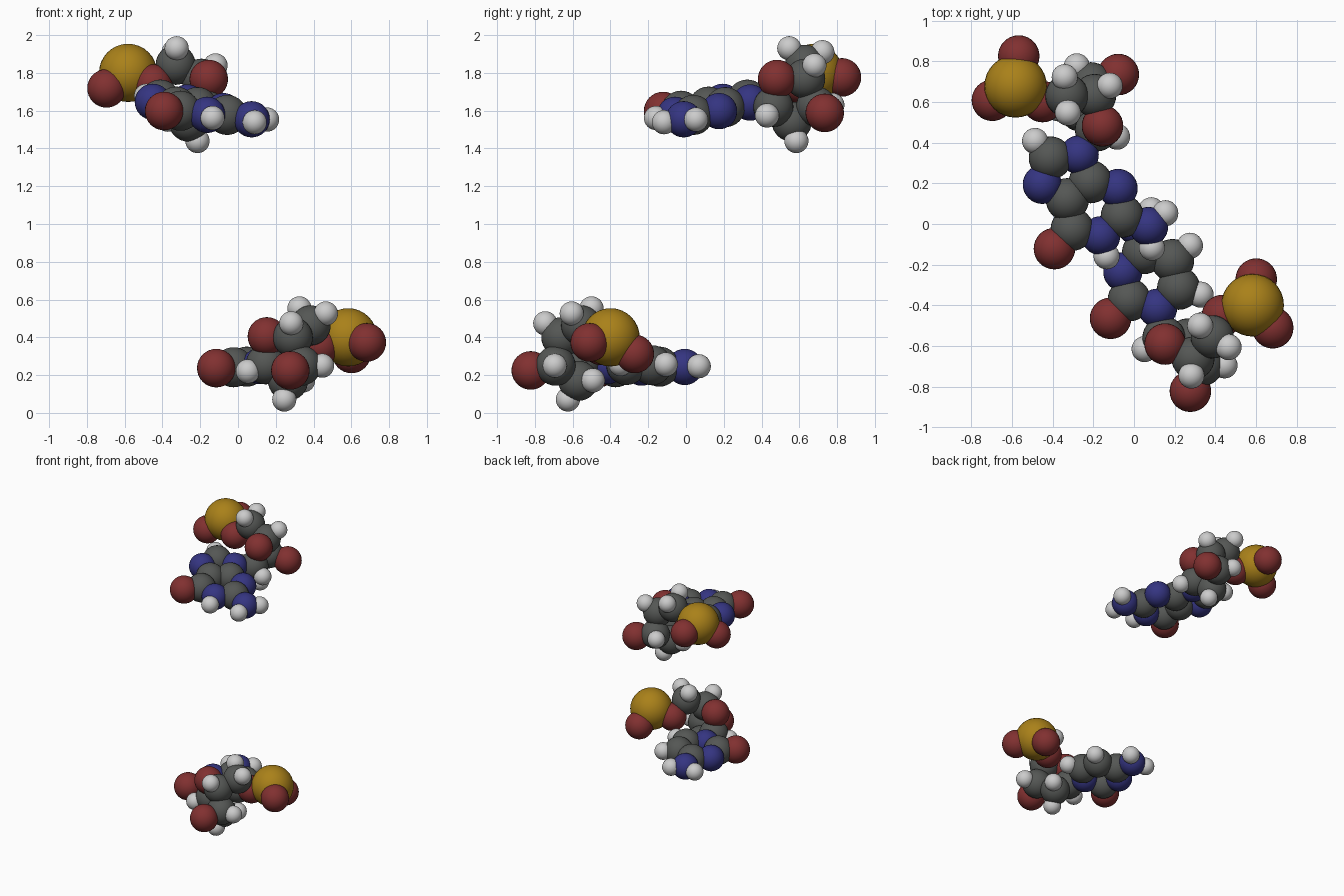
import bpy, math
from mathutils import Matrix, Vector

if "Cube" in bpy.data.objects:
    bpy.data.objects.remove(bpy.data.objects["Cube"])

# Element styles: radius and colour
ELEMENTS = {
    "C": ("carbon", 0.106, (0.09, 0.095, 0.09)),
    "N": ("nitrogen", 0.096, (0.035, 0.035, 0.22)),
    "O": ("oxygen", 0.102, (0.22, 0.03, 0.03)),
    "P": ("phosphorus", 0.154, (0.40, 0.22, 0.01)),
    "H": ("hydrogen", 0.064, (0.55, 0.55, 0.55)),
}

# Phosphate and sugar ring, in the pose of the lower unit
BACKBONE = [
    ("P", .583, -.399, .400), ("O", .601, -.271, .312), ("O", .682, -.510, .373),
    ("O", .435, -.450, .355), ("C", .385, -.555, .463), ("H", .325, -.500, .553),
    ("H", .465, -.605, .526), ("C", .290, -.660, .400), ("H", .282, -.745, .474),
    ("O", .153, -.590, .405), ("C", .335, -.690, .250), ("O", .277, -.822, .225),
    ("H", .445, -.695, .250), ("C", .265, -.570, .170), ("H", .245, -.625, .071),
    ("H", .345, -.493, .172), ("C", .147, -.560, .257), ("H", .052, -.615, .220),
]

# Flat ring plates, in bond units; both hang from the same sugar carbon
HINGE = Vector((-2.477, 5.40))
SINGLE_RING = [
    ("N", -1.285, 4.542), ("C", -1.472, 3.158), ("O", -2.628, 2.709),
    ("N", -.391, 2.344), ("C", .837, 2.868), ("N", 1.875, 2.027),
    ("C", 1.056, 4.275), ("C", -.023, 5.068), ("H", 2.82, 2.39),
    ("H", 1.72, 1.03), ("H", 2.03, 4.74), ("H", .125, 6.14),
]
DOUBLE_RING = [
    ("N", -1.289, 4.551), ("C", .023, 4.962), ("N", .870, 3.969),
    ("C", .071, 2.833), ("C", .424, 1.460), ("O", 1.554, .955),
    ("N", -.700, .641), ("C", -1.999, 1.087), ("N", -2.949, .139),
    ("N", -2.342, 2.364), ("C", -1.265, 3.177), ("H", .363, 5.987),
    ("H", -.562, -.36), ("H", -2.69, -.84), ("H", -3.92, .40),
]
UNIT = 0.104


def sphere_mesh(key):
    """One smooth ball per element, shared by all its atoms."""
    name, radius, colour = ELEMENTS[key]
    bpy.ops.mesh.primitive_uv_sphere_add(segments=32, ring_count=16, radius=radius)
    ball = bpy.context.object
    bpy.ops.object.shade_smooth()
    mesh = ball.data
    mesh.name = name + "_ball"
    mat = bpy.data.materials.new(name + "_colour")
    mat.diffuse_color = (*colour, 1)
    mat.use_nodes = True
    mat.node_tree.nodes["Principled BSDF"].inputs["Base Color"].default_value = mat.diffuse_color
    mesh.materials.append(mat)
    bpy.data.objects.remove(ball)
    return mesh


MESHES = {key: sphere_mesh(key) for key in ELEMENTS}


def atom(part, key, position):
    ob = bpy.data.objects.new(f"{part}_{ELEMENTS[key][0]}", MESHES[key])
    ob.location = position
    bpy.context.collection.objects.link(ob)


def backbone(part, matrix):
    for key, *p in BACKBONE:
        atom(part, key, matrix @ Vector(p))


def ring_plate(part, atoms, hinge, angle, slope):
    """Flip the flat plate, turn it about z, and lean it by the slope."""
    c, s = math.cos(math.radians(angle)), math.sin(math.radians(angle))
    for key, u, v in atoms:
        u, v = -(u - HINGE.x) * UNIT, (v - HINGE.y) * UNIT
        x, y = u * c - v * s, u * s + v * c
        z = x * slope[0] + y * slope[1]
        atom(part, key, Vector(hinge) + Vector((x, y, z)))


# Lower unit
backbone("lower_backbone", Matrix())
ring_plate("lower_single_ring", SINGLE_RING, (.147, -.563, .250), -114, (.05, 0))

# Upper unit: the same backbone turned along the helix and slightly tipped
turn = (Matrix.Translation((-.582, .677, 1.80))
        @ Matrix.Rotation(.03, 4, 'X') @ Matrix.Rotation(.075, 4, 'Y')
        @ Matrix.Rotation(math.radians(131.5), 4, 'Z')
        @ Matrix.Translation((-.583, .399, -.40)))
backbone("upper_backbone", turn)
ring_plate("upper_double_ring", DOUBLE_RING, (-.191, .470, 1.650), 23.5, (-.125, .13))
